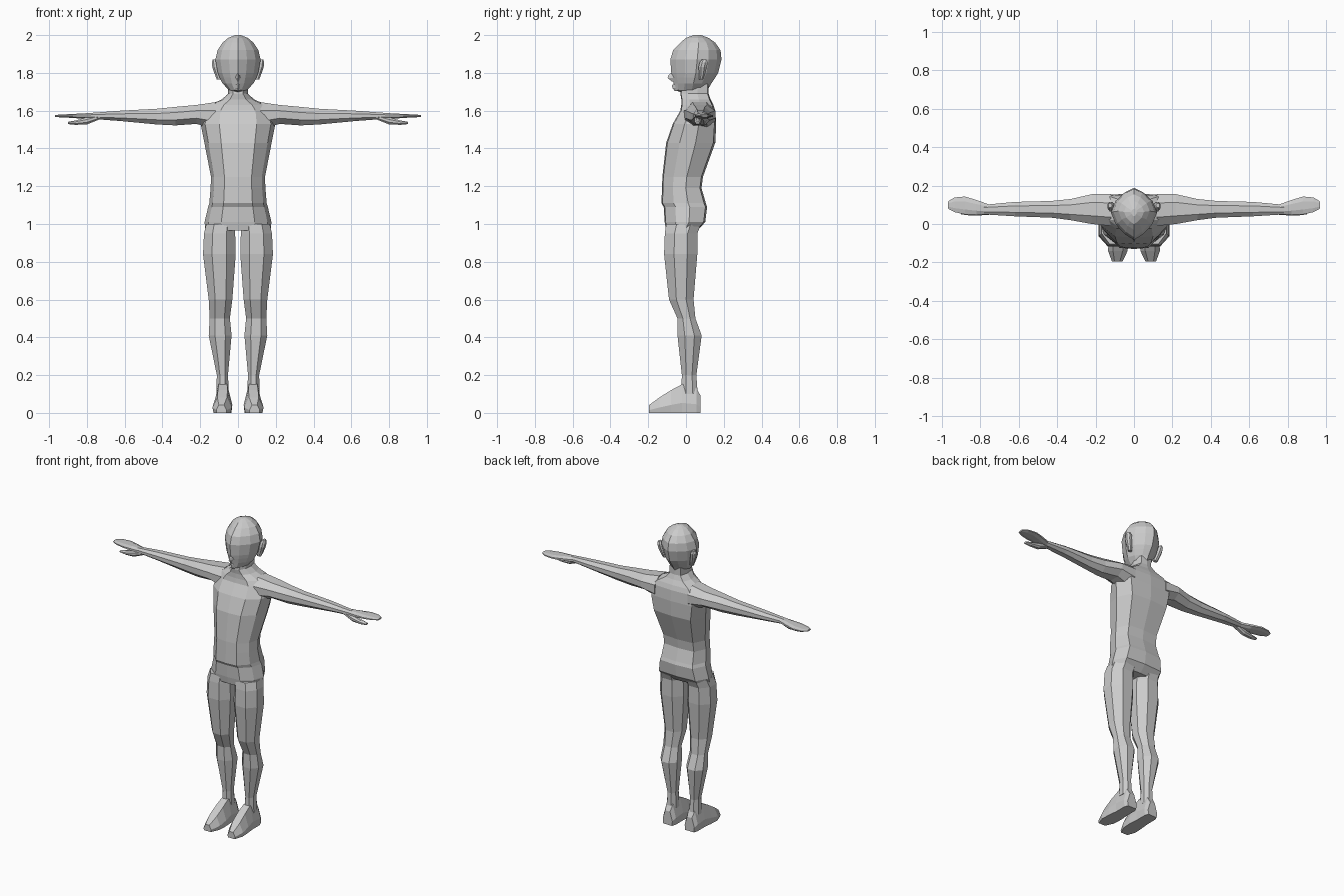
import bpy, bmesh

# cross-sections in unit coordinates
OCT = [(-.45, -1), (.45, -1), (1, -.4), (1, .4), (.45, 1), (-.45, 1), (-1, .4), (-1, -.4)]
BODY = [(0, -1), (.5, -.95), (.88, -.45), (1, .2), (.75, .92), (0, 1),
        (-.75, .92), (-1, .2), (-.88, -.45), (-.5, -.95)]
SKULL = [(0, -1), (.4, -.78), (.78, -.42), (1, .05), (.8, .5), (.4, .83), (0, 1),
         (-.4, .83), (-.8, .5), (-1, .05), (-.78, -.42), (-.4, -.78)]
FOOT = [(-.9, -1), (.9, -1), (1, -.3), (.5, 1), (-.5, 1), (-1, -.3)]
WEDGE = [(0, -1), (1, 1), (-1, 1)]


def loft(name, axis, section, rows, mirror=False):
    """Skin rings along an axis; a row is (position, a0, a1, b0, b1)."""
    bm = bmesh.new()
    rings = []
    for t, a0, a1, b0, b1 in rows:
        ring = []
        for u, v in section:
            a = (a0 + a1) / 2 + u * (a1 - a0) / 2
            b = (b0 + b1) / 2 + v * (b1 - b0) / 2
            co = {'x': (t, a, b), 'y': (a, t, b), 'z': (a, b, t)}[axis]
            ring.append(bm.verts.new(co))
        rings.append(ring)
    n = len(section)
    for lo, hi in zip(rings, rings[1:]):
        for i in range(n):
            j = (i + 1) % n
            bm.faces.new((lo[i], lo[j], hi[j], hi[i]))
    bm.faces.new(rings[0][::-1])
    bm.faces.new(rings[-1])
    bmesh.ops.recalc_face_normals(bm, faces=bm.faces)
    mesh = bpy.data.meshes.new(name)
    bm.to_mesh(mesh)
    bm.free()
    ob = bpy.data.objects.new(name, mesh)
    bpy.context.collection.objects.link(ob)
    if mirror:
        m = ob.modifiers.new("mirror", 'MIRROR')
        m.use_mirror_merge = False
    return ob


def centred(rows):
    return [(z, -w, w, y0, y1) for z, w, y0, y1 in rows]


# torso with neck
loft("torso", 'z', BODY, centred([
    (.965, .172, -.105, .06), (1.01, .177, -.113, .102), (1.09, .158, -.118, .112),
    (1.11, .152, -.13, .105), (1.19, .145, -.127, .082), (1.25, .143, -.125, .09),
    (1.43, .178, -.105, .155), (1.53, .198, -.07, .16), (1.60, .185, -.03, .155),
    (1.63, .15, -.025, .145), (1.66, .085, -.025, .13), (1.69, .052, -.03, .12),
    (1.74, .052, -.02, .12)]))

# head
loft("head", 'z', SKULL, centred([
    (1.695, .035, -.02, .10), (1.71, .05, -.062, .115), (1.745, .082, -.066, .135),
    (1.775, .097, -.073, .155), (1.80, .107, -.078, .17), (1.87, .12, -.083, .188),
    (1.92, .108, -.068, .183), (1.96, .082, -.03, .155), (1.985, .052, .0, .12),
    (2.0, .015, .04, .08)]))
loft("nose", 'z', WEDGE, centred([
    (1.755, .02, -.075, -.03), (1.773, .028, -.097, -.03), (1.785, .024, -.095, -.03),
    (1.80, .01, -.08, -.03)]))
loft("mouth", 'z', WEDGE, centred([
    (1.705, .03, -.06, -.01), (1.72, .042, -.072, -.01), (1.735, .042, -.074, -.01),
    (1.745, .035, -.065, -.01)]))
loft("ear", 'z', OCT, [
    (1.765, .085, .112, .07, .09), (1.79, .09, .122, .07, .10), (1.83, .10, .136, .066, .11),
    (1.855, .105, .138, .072, .115), (1.872, .115, .134, .085, .108)], True)

# arms and hands
loft("arm", 'x', OCT, [
    (.12, -.01, .155, 1.50, 1.645), (.22, .0, .155, 1.53, 1.63), (.33, .02, .13, 1.522, 1.62),
    (.43, .033, .12, 1.527, 1.61), (.62, .04, .115, 1.545, 1.60),
    (.78, .05, .10, 1.557, 1.588)], True)
loft("hand", 'x', OCT, [
    (.75, .05, .10, 1.556, 1.588), (.82, .048, .125, 1.557, 1.586),
    (.88, .05, .143, 1.562, 1.582), (.935, .062, .138, 1.564, 1.58),
    (.968, .08, .118, 1.567, 1.577)], True)
loft("thumb", 'x', OCT, [
    (.73, .05, .085, 1.555, 1.58), (.80, .045, .082, 1.527, 1.565),
    (.86, .045, .078, 1.525, 1.548), (.90, .05, .072, 1.529, 1.541)], True)

# legs and feet
loft("leg", 'z', OCT, [
    (1.0, .015, .168, -.105, .08), (.95, .015, .18, -.112, .06), (.84, .012, .185, -.116, .06),
    (.60, .03, .155, -.09, .04), (.50, .043, .15, -.045, .05), (.41, .034, .155, -.045, .083),
    (.20, .053, .112, -.022, .055), (.10, .048, .115, -.025, .062)], True)
loft("foot", 'y', FOOT, [
    (.078, .045, .115, 0, .09), (.055, .035, .125, 0, .13), (-.02, .035, .125, 0, .152),
    (-.08, .03, .132, 0, .12), (-.14, .033, .135, 0, .082), (-.195, .06, .115, 0, .042)], True)
